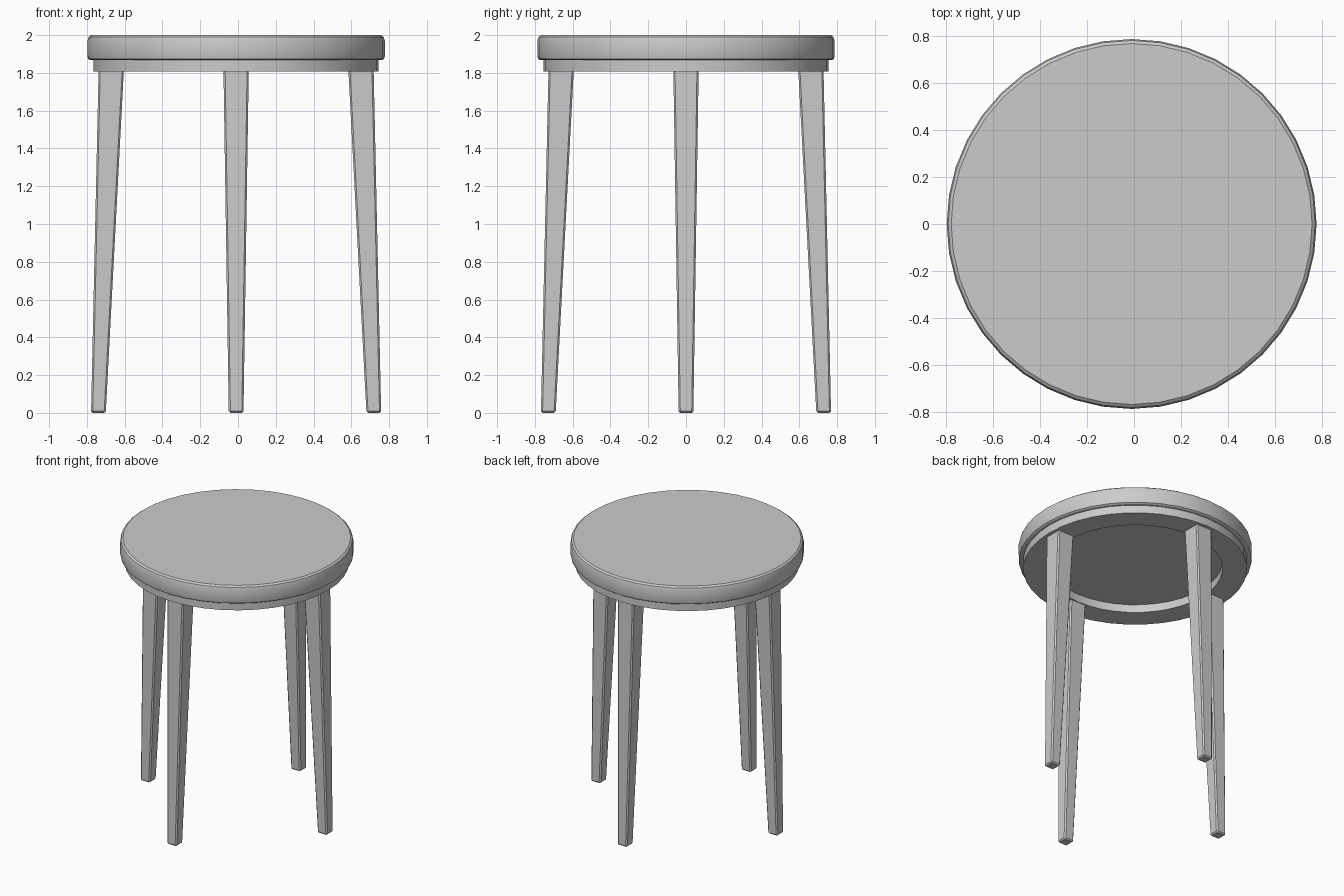
import bpy, bmesh, math

if "Cube" in bpy.data.objects:
    bpy.data.objects.remove(bpy.data.objects["Cube"])

CX, CY = -0.01, 0.0      # stool axis
SIDES = 40


def finish(bm, name):
    bmesh.ops.recalc_face_normals(bm, faces=bm.faces)
    mesh = bpy.data.meshes.new(name)
    bm.to_mesh(mesh)
    bm.free()
    obj = bpy.data.objects.new(name, mesh)
    bpy.context.collection.objects.link(obj)
    obj.location = (CX, CY, 0)
    return obj


def smooth(obj, degrees):
    bpy.ops.object.select_all(action='DESELECT')
    obj.select_set(True)
    bpy.context.view_layer.objects.active = obj
    bpy.ops.object.shade_smooth_by_angle(angle=math.radians(degrees))


def lathe(name, profile, ring):
    """Turn (radius, z) points round the z axis; ring joins last to first,
    otherwise both ends are capped."""
    bm = bmesh.new()
    loops = []
    for r, z in profile:
        loops.append([bm.verts.new((r * math.cos(2 * math.pi * i / SIDES),
                                    r * math.sin(2 * math.pi * i / SIDES), z))
                      for i in range(SIDES)])
    pairs = list(zip(loops, loops[1:]))
    if ring:
        pairs.append((loops[-1], loops[0]))
    for a, b in pairs:
        for i in range(SIDES):
            j = (i + 1) % SIDES
            bm.faces.new((a[i], a[j], b[j], b[i]))
    if not ring:
        bm.faces.new(loops[0])
        bm.faces.new(loops[-1])
    obj = finish(bm, name)
    smooth(obj, 30)
    return obj


def leg(name, angle):
    """Square tapered leg, splayed outwards along the given direction."""
    bm = bmesh.new()
    bmesh.ops.create_cube(bm, size=2)
    for v in bm.verts:
        top = v.co.z > 0
        half, radius, z = (0.067, 0.661, 1.82) if top else (0.039, 0.729, 0.0)
        v.co = (radius + v.co.x * half, v.co.y * half, z)
    obj = finish(bm, name)
    obj.rotation_euler.z = angle
    bevel = obj.modifiers.new("Edge chamfer", 'BEVEL')
    bevel.width = 0.009
    bevel.segments = 1
    return obj


# Round seat with softened rims
lathe("seat", [(0.768, 2.0), (0.781, 1.99), (0.787, 1.97), (0.787, 1.888),
               (0.783, 1.874), (0.772, 1.867)], ring=False)

# Apron ring under the seat
lathe("apron_ring", [(0.755, 1.87), (0.755, 1.808),
                     (0.59, 1.808), (0.59, 1.87)], ring=True)

# Four legs
for k, side in enumerate(("right", "back", "left", "front")):
    leg(side + "_leg", k * math.pi / 2)
